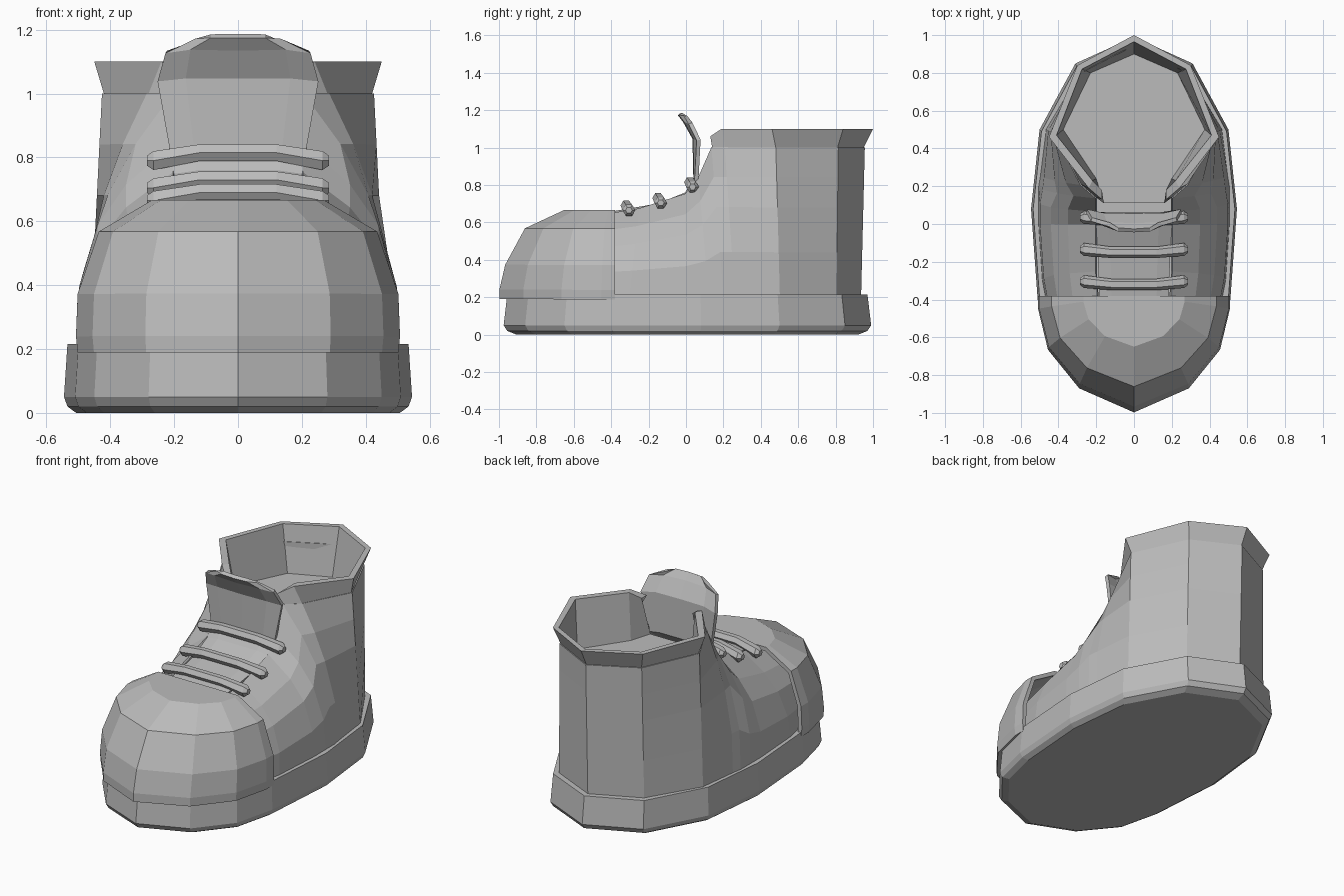
import bpy
import bmesh
from math import cos, sin, tau

if "Cube" in bpy.data.objects:
    bpy.data.objects.remove(bpy.data.objects["Cube"])

GREY = (0.5, 0.5, 0.5, 1.0)
leather = bpy.data.materials.new("plain grey")
leather.use_nodes = True
leather.diffuse_color = GREY
leather.node_tree.nodes["Principled BSDF"].inputs["Base Color"].default_value = GREY


def flip(points):
    """Mirrored copy of the points, in reverse order."""
    return [(-x, y, z) for x, y, z in reversed(points)]


def loft(name, rows, closed=False, cap_first=False, cap_last=False, cap_ends=False, thickness=0):
    """Skin a list of equally long rows of points with flat faces."""
    bm = bmesh.new()
    grid = [[bm.verts.new(p) for p in row] for row in rows]
    count = len(grid[0])
    for low, high in zip(grid, grid[1:]):
        for i in range(count if closed else count - 1):
            j = (i + 1) % count
            bm.faces.new((low[i], low[j], high[j], high[i]))
    if cap_first:
        bm.faces.new(list(reversed(grid[0])))
    if cap_last:
        bm.faces.new(grid[-1])
    if cap_ends:
        bm.faces.new([row[0] for row in grid])
        bm.faces.new([row[-1] for row in reversed(grid)])
    bmesh.ops.recalc_face_normals(bm, faces=bm.faces)
    mesh = bpy.data.meshes.new(name)
    bm.to_mesh(mesh)
    bm.free()
    mesh.materials.append(leather)
    obj = bpy.data.objects.new(name, mesh)
    bpy.context.collection.objects.link(obj)
    if thickness:
        shell = obj.modifiers.new("thickness", "SOLIDIFY")
        shell.thickness = thickness
        shell.offset = 0
    return obj


# Sole: one outline, tucked in underneath and slightly narrower on top
sole_half = [(0, -.975), (.28, -.86), (.45, -.65), (.51, -.4),
             (.545, .08), (.5, .5), (.31, .85), (0, .99)]
sole_rows = []
for scale, z in ((.93, 0), (.98, .02), (1, .05), (.98, .215)):
    half = [(x * scale, y * scale, z) for x, y in sole_half]
    sole_rows.append(half + flip(half[1:-1]))
loft("sole", sole_rows, closed=True, cap_first=True, cap_last=True)

# Toe cap: the outline shrinks towards its rear edge as it rises
cap_back = -.38
cap_half = [(0, -.985), (.28, -.86), (.44, -.66), (.49, -.45), (.49, cap_back)]
cap_rows = []
for sx, sy, z in ((1, 1, .19), (1.01, 1, .24), (1, .95, .37), (.87, .78, .56), (.54, .44, .655)):
    half = [(x * sx, cap_back + (y - cap_back) * sy, z) for x, y in cap_half]
    cap_rows.append(flip(half[1:]) + half)
loft("toe_cap", cap_rows, cap_last=True, thickness=.025)

# Upper: columns run from the welt to the throat edge or the ankle line
bottom = [(.43, -.55), (.48, -.3), (.5, 0), (.5, .12), (.5, .2),
          (.49, .26), (.46, .5), (.28, .8), (0, .93)]
top = [(.18, -.55, .62), (.2, -.25, .67), (.2, 0, .75), (.2, .07, .84), (.2, .14, 1),
       (.28, .21, 1), (.42, .48, 1), (.27, .81, 1), (0, .95, 1)]
bulge = [3, 3, 3, 3, 2.2, 2, 1, 1, 1]
upper_rows = []
for t in (0, .3, .6, .8, 1):
    half = []
    for (bx, by), (tx, ty, tz), power in zip(bottom, top, bulge):
        half.append((bx + (tx - bx) * t ** power, by + (ty - by) * t, .2 + (tz - .2) * t))
    upper_rows.append(half + flip(half[:-1]))
loft("upper", upper_rows, thickness=.012)

# Collar: flared outside, thin rim, inner wall and the floor of the opening
rim = [(.17, .13, 1.06), (.24, .19, 1.1), (.45, .46, 1.1), (.3, .84, 1.1), (0, 1, 1.1)]
inner_rim = [(.17, .18, 1.06), (.22, .23, 1.1), (.41, .47, 1.1), (.275, .82, 1.1), (0, .965, 1.1)]
floor = [(.16, .11, .82), (.2, .24, .82), (.375, .5, .82), (.23, .8, .82), (0, .9, .82)]
collar_rows = [half + flip(half[:-1]) for half in (top[4:], rim, inner_rim, floor)]
loft("collar", collar_rows, cap_last=True, cap_ends=True)

# Tongue: bowed strip from under the toe cap up through the throat
tongue_rows = []
for width, y, z in ((.18, -.5, .63), (.19, -.15, .69), (.2, 0, .75), (.21, .05, .82),
                    (.25, .045, 1.05), (.225, -.005, 1.14), (.13, -.035, 1.18)):
    lean = max(0, z - .75) / .4
    half = [(0, y, z), (width * .65, y + .005 * lean, z), (width, y + .03 * lean, z - .01)]
    tongue_rows.append(flip(half[1:]) + half)
loft("tongue", tongue_rows, thickness=.022)

# Laces: three hexagonal bars, bowed forward and up
for label, y, z in (("top", .035, .79), ("middle", -.135, .705), ("bottom", -.305, .665)):
    lace_rows = []
    for x, radius, bow in ((-.285, .018, 0), (-.265, .034, 0), (-.12, .03, 1),
                           (.12, .03, 1), (.265, .034, 0), (.285, .018, 0)):
        lace_rows.append([(x, y - .015 * bow + radius * cos(tau * k / 6),
                           z + .025 * bow + radius * sin(tau * k / 6)) for k in range(6)])
    loft(label + "_lace", lace_rows, closed=True, cap_first=True, cap_last=True)
